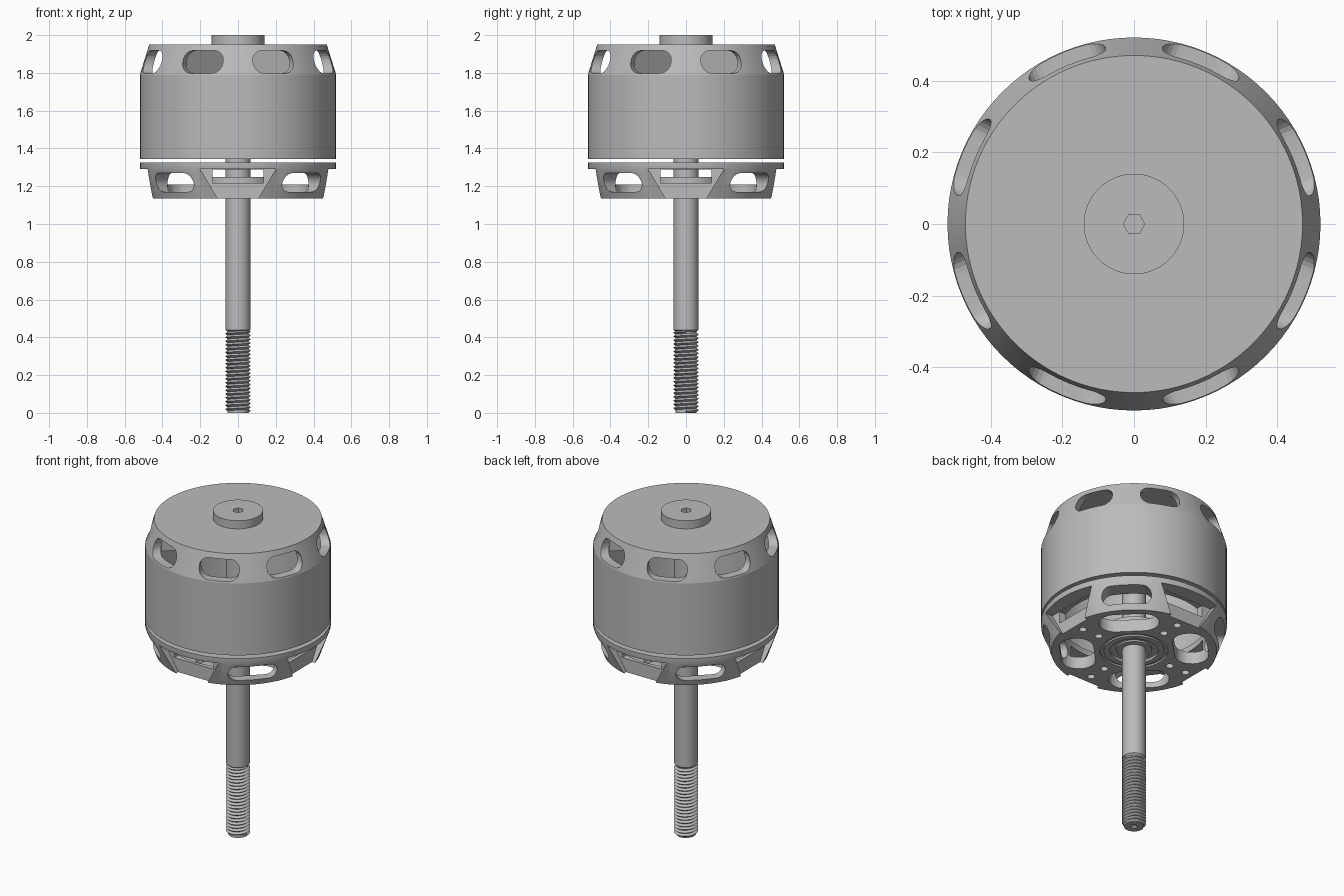
import bpy, bmesh, math
from mathutils import Matrix, Vector

if "Cube" in bpy.data.objects:
    bpy.data.objects.remove(bpy.data.objects["Cube"])

metal = bpy.data.materials.new("grey metal")
metal.use_nodes = True
GREY = (0.5, 0.5, 0.5, 1)
metal.diffuse_color = GREY
metal.node_tree.nodes["Principled BSDF"].inputs["Base Color"].default_value = GREY


def make(name, bm):
    bmesh.ops.remove_doubles(bm, verts=bm.verts, dist=1e-5)
    bmesh.ops.recalc_face_normals(bm, faces=bm.faces)
    mesh = bpy.data.meshes.new(name)
    bm.to_mesh(mesh)
    bm.free()
    mesh.materials.append(metal)
    obj = bpy.data.objects.new(name, mesh)
    bpy.context.collection.objects.link(obj)
    return obj


def lathe(name, profile, steps=96, closed=True):
    """Spin an (r, z) profile around the z axis."""
    bm = bmesh.new()
    vs = [bm.verts.new((r, 0, z)) for r, z in profile]
    pairs = list(zip(vs, vs[1:] + vs[:1])) if closed else list(zip(vs, vs[1:]))
    edges = [bm.edges.new(p) for p in pairs]
    bmesh.ops.spin(bm, geom=vs + edges, axis=(0, 0, 1), cent=(0, 0, 0),
                   angle=math.tau, steps=steps, use_merge=True)
    return make(name, bm)


def prism(bm, outline, depth, matrix):
    """Extrude a flat outline along its local z and place it."""
    vs = [bm.verts.new(matrix @ Vector((a, b, 0))) for a, b in outline]
    face = bm.faces.new(vs)
    out = bmesh.ops.extrude_face_region(bm, geom=[face])
    moved = [v for v in out["geom"] if isinstance(v, bmesh.types.BMVert)]
    bmesh.ops.translate(bm, verts=moved, vec=matrix.to_3x3() @ Vector((0, 0, depth)))


def rounded(w, h, r, n=6):
    pts = []
    for q, (sx, sy) in enumerate(((1, 1), (-1, 1), (-1, -1), (1, -1))):
        for i in range(n + 1):
            a = (q + i / n) * math.pi / 2
            pts.append((sx * (w / 2 - r) + r * math.cos(a),
                        sy * (h / 2 - r) + r * math.sin(a)))
    return pts


def polygon(r, n):
    return [(r * math.cos(math.tau * i / n), r * math.sin(math.tau * i / n)) for i in range(n)]


def radial(angle, r, z):
    """Frame whose local z points outward, x is tangent, y is up."""
    return (Matrix.Rotation(math.radians(angle), 4, 'Z') @ Matrix.Translation((r, 0, z))
            @ Matrix(((0, 0, 1, 0), (1, 0, 0, 0), (0, 1, 0, 0), (0, 0, 0, 1))))


def upright(angle, r, z):
    """Frame whose local z is up, at a polar position."""
    return Matrix.Rotation(math.radians(angle), 4, 'Z') @ Matrix.Translation((r, 0, z))


def cut(obj, prisms):
    """Subtract a group of (outline, depth, frame) prisms."""
    bm = bmesh.new()
    for p in prisms:
        prism(bm, *p)
    cutter = make("cutter", bm)
    cutter.hide_render = True
    mod = obj.modifiers.new("cut", 'BOOLEAN')
    mod.operation, mod.solver, mod.object = 'DIFFERENCE', 'EXACT', cutter
    bpy.context.view_layer.objects.active = obj
    bpy.ops.object.modifier_apply(modifier=mod.name)
    bpy.data.objects.remove(cutter)


def smooth(obj, degrees):
    bpy.ops.object.select_all(action='DESELECT')
    obj.select_set(True)
    bpy.context.view_layer.objects.active = obj
    bpy.ops.object.shade_smooth_by_angle(angle=math.radians(degrees))


AXES = [0, 90, 180, 270]
DIAGONALS = [45, 135, 225, 315]

# Rotating bell: hollow can, tapered shoulder, closed top with raised boss
bell = lathe("rotor_bell", [
    (0, 2.0), (.14, 2.0), (.14, 1.95), (.47, 1.95), (.52, 1.79), (.52, 1.345),
    (.47, 1.345), (.47, 1.78), (.43, 1.92), (0, 1.92)])
cut(bell, [(rounded(.23, .12, .055), .25, radial(22.5 + 45 * i, .36, 1.858)) for i in range(8)])
cut(bell, [(polygon(.03, 6), .1, upright(0, 0, 1.95))])
smooth(bell, 14)

# Crossed ribs inside the bell
bm = bmesh.new()
for angle in DIAGONALS:
    prism(bm, [(-.02, -.07), (.02, -.07), (.02, .07), (-.02, .07)], .40, radial(angle, .04, 1.86))
make("bell_ribs", bm)

# Fixed mount: flanged cup with floor, bearing hub and ring grooves underneath
mount = lathe("motor_mount", [
    (.41, 1.325), (.52, 1.325), (.52, 1.295), (.463, 1.135),
    (.19, 1.135), (.19, 1.145), (.17, 1.145), (.17, 1.135), (.135, 1.135),
    (.135, 1.15), (.1, 1.15), (.1, 1.14), (.06, 1.14),
    (.06, 1.25), (.19, 1.25), (.19, 1.21), (.41, 1.21)])
# Tapered recesses in the four sides, each opening into the cup
cut(mount, [([(-.105, -.08), (.105, -.08), (.2, .08), (-.2, .08)], .2,
             radial(a, .43, 1.211)) for a in AXES])
cut(mount, [([(-.135, -.036), (.135, -.036), (.135, .036), (-.135, .036)], .2,
             radial(a, .36, 1.253)) for a in AXES])
# Rounded side slots on the diagonals
cut(mount, [(rounded(.28, .1, .049), .25, radial(a, .36, 1.22)) for a in DIAGONALS])
# Lightening holes and screw holes through the floor
cut(mount, [(rounded(.19, .34, .094), .15, upright(a, .318, 1.08)) for a in DIAGONALS])
cut(mount, [(polygon(.022, 20), .15, upright(a, r, 1.08)) for a in AXES for r in (.26, .375)])
smooth(mount, 20)

# Long shaft with a centre dimple in the lower end
shaft = lathe("shaft", [
    (0, .02), (.02, 0), (.055, 0), (.055, .43), (.066, .44), (.066, 1.93), (0, 1.93)], 48)
smooth(shaft, 30)

# Helical thread on the lower end
PITCH, TURNS, STEPS = .02, 21, 32
bm = bmesh.new()
rows = []
for i in range(TURNS * STEPS + 1):
    a = math.tau * i / STEPS
    z = PITCH * i / STEPS
    rows.append([bm.verts.new((r * math.cos(a), r * math.sin(a), z + dz))
                 for r, dz in ((.055, 0), (.068, PITCH * .5), (.055, PITCH))])
for p, q in zip(rows, rows[1:]):
    for k in range(2):
        bm.faces.new((p[k], q[k], q[k + 1], p[k + 1]))
thread = make("shaft_thread", bm)
smooth(thread, 30)
